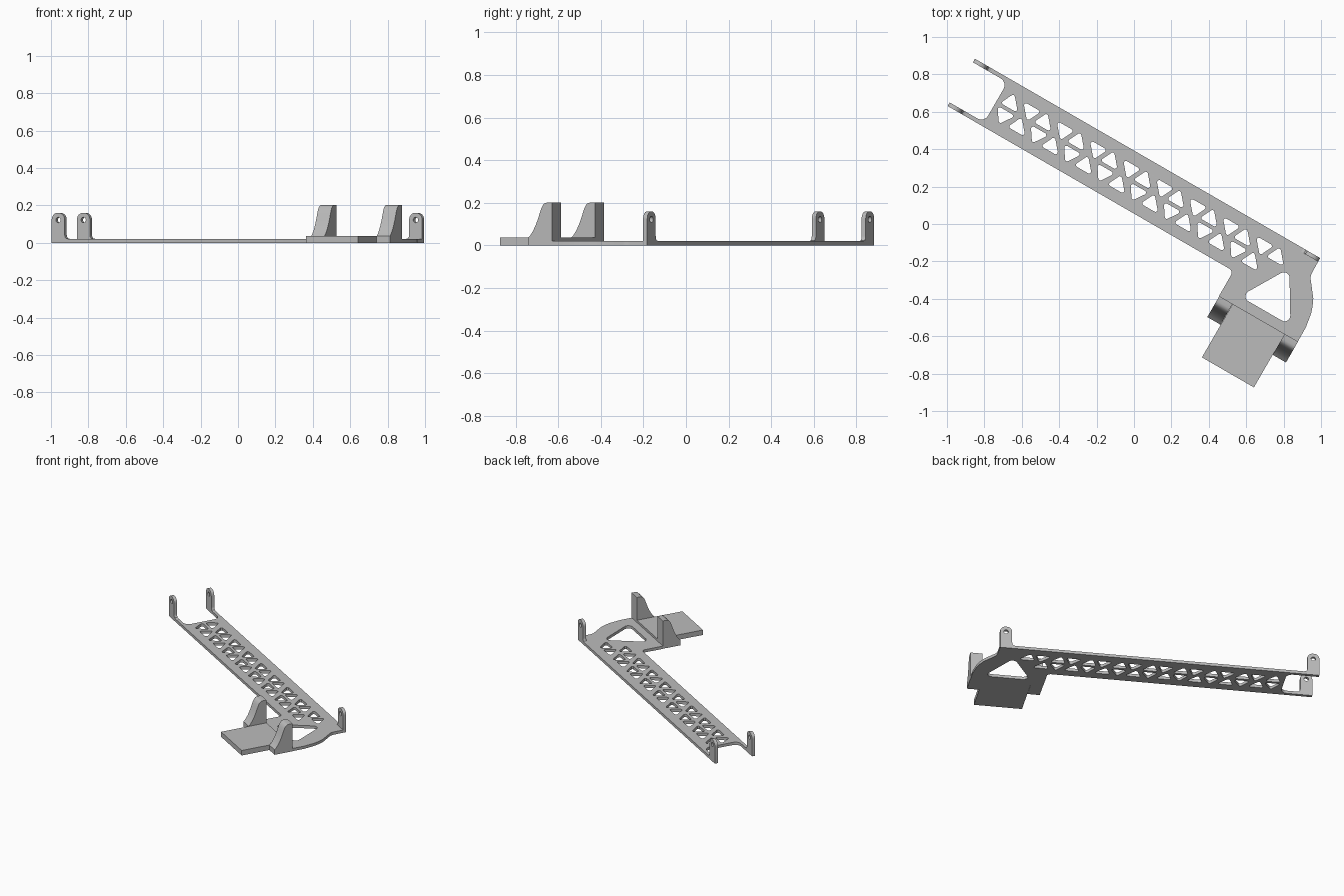
import bpy
import math
from mathutils import Matrix, Vector

if "Cube" in bpy.data.objects:
    bpy.data.objects.remove(bpy.data.objects["Cube"])

grey = bpy.data.materials.new("light_grey")
grey.diffuse_color = (0.5, 0.5, 0.5, 1)
grey.use_nodes = True
grey.node_tree.nodes["Principled BSDF"].inputs["Base Color"].default_value = grey.diffuse_color

# The whole bracket is laid out along its long axis, then turned 30 degrees
TURN = Matrix.Rotation(math.radians(-30), 4, 'Z')
FLAT = Matrix.Identity(4)
ALONG = Matrix(((1, 0, 0, 0), (0, 0, -1, 0), (0, 1, 0, 0), (0, 0, 0, 1)))   # profile in length/height
ACROSS = Matrix(((0, 0, 1, 0), (1, 0, 0, 0), (0, 1, 0, 0), (0, 0, 0, 1)))   # profile in width/height


def rounded(corners, steps=6):
    """Polygon of (x, y, radius) corners with arcs on the rounded ones."""
    out = []
    n = len(corners)
    for i, (x, y, r) in enumerate(corners):
        p = Vector((x, y))
        if r == 0:
            out.append(p)
            continue
        a = (Vector(corners[i - 1][:2]) - p).normalized()
        b = (Vector(corners[(i + 1) % n][:2]) - p).normalized()
        half = a.angle(b) / 2
        centre = p + (a + b).normalized() * r / math.sin(half)
        start = p + a * r / math.tan(half) - centre
        end = p + b * r / math.tan(half) - centre
        t0 = math.atan2(start.y, start.x)
        sweep = math.atan2(start.x * end.y - start.y * end.x, start.dot(end))
        for k in range(steps + 1):
            t = t0 + sweep * k / steps
            out.append(centre + Vector((math.cos(t), math.sin(t))) * r)
    return out


def slab(name, loops, depth, axes, offset):
    """Extrude an outline with holes, starting at offset."""
    curve = bpy.data.curves.new(name + "_outline", 'CURVE')
    curve.dimensions = '2D'
    curve.fill_mode = 'BOTH'
    curve.extrude = depth / 2
    for loop in loops:
        s = curve.splines.new('POLY')
        s.points.add(len(loop) - 1)
        for pt, co in zip(s.points, loop):
            pt.co = (co[0], co[1], 0, 1)
        s.use_cyclic_u = True
    tmp = bpy.data.objects.new(name + "_outline", curve)
    bpy.context.collection.objects.link(tmp)
    bpy.context.view_layer.update()
    dg = bpy.context.evaluated_depsgraph_get()
    mesh = bpy.data.meshes.new_from_object(tmp.evaluated_get(dg))
    bpy.data.objects.remove(tmp)
    mesh.transform(TURN @ Matrix.Translation(offset) @ axes @ Matrix.Translation((0, 0, depth / 2)))
    mesh.materials.clear()
    mesh.materials.append(grey)
    obj = bpy.data.objects.new(name, mesh)
    bpy.context.collection.objects.link(obj)
    bpy.ops.object.select_all(action='DESELECT')
    obj.select_set(True)
    bpy.context.view_layer.objects.active = obj
    bpy.ops.object.shade_smooth_by_angle(angle=math.radians(32))
    return obj


# Main plate outline: forked end, long strip, curved foot
LEFT, RIGHT, LOW, HIGH = -1.178, 0.953, 0.048, 0.34
ARM, T = 0.022, 0.02
outline = rounded([
    (LEFT, LOW, 0), (0.586, LOW, 0.025), (0.586, -0.106, 0),
    (1.073, -0.106, 0), (1.072, -0.02, 0), (1.06, 0.057, 0), (1.047, 0.096, 0),
    (1.029, 0.135, 0), (RIGHT + 0.002, 0.23, 0.06), (RIGHT, HIGH, 0),
    (LEFT, HIGH, 0), (LEFT, HIGH - ARM, 0),
    (-0.965, HIGH - ARM, 0.042), (-0.965, LOW + ARM, 0.042), (LEFT, LOW + ARM, 0)])

# Large window in the foot
holes = [rounded([(0.683, -0.052, 0.03), (0.996, -0.052, 0.03), (0.838, 0.21, 0.03)])]


def truss_hole(u, base, tip, skew):
    w, r = 0.055, 0.011
    return rounded([(u - w, base, r), (u + w, base, r), (u + skew, tip, r)], 4)


# Two rows of alternating truss holes
STEP = 0.1026
for i in range(17):
    u = -0.888 + i * STEP
    if i % 2 == 0:
        holes.append(truss_hole(u, 0.203, 0.284, -0.015))
    else:
        holes.append(truss_hole(u, 0.272, 0.190, 0.015))
for i in range(16):
    u = -0.893 + i * STEP
    if i % 2 == 0:
        holes.append(truss_hole(u, 0.183, 0.101, 0.0))
    else:
        holes.append(truss_hole(u, 0.112, 0.194, -0.015))
slab("truss_plate", [outline] + holes, T, FLAT, (0, 0, 0))

# Upright ears with a pin hole and a fillet at the foot
W, TOP = 0.08, 0.16


def ear(name, u, v, flip):
    shape = rounded([(0, T, 0), (W + 0.024, T, 0), (W + 0.008, T + 0.004, 0), (W + 0.002, T + 0.012, 0),
                     (W, T + 0.024, 0), (W, TOP, 0.036), (0, TOP, 0.036)])
    pin = [(W / 2 + 0.015 * math.cos(k * math.pi / 8), 0.122 + 0.015 * math.sin(k * math.pi / 8))
           for k in range(16)]
    if flip:
        shape = [(-x, y) for x, y in shape]
        pin = [(-x, y) for x, y in pin]
    slab(name, [shape, pin], ARM, ALONG, (u, v + ARM, 0))


ear("fork_ear_low", LEFT, LOW, False)
ear("fork_ear_high", LEFT, HIGH - ARM, False)
ear("corner_ear", RIGHT, HIGH - ARM, True)

# Raised tongue between the two side supports
slab("tongue", [[(0.671, -0.436), (0.992, -0.436), (0.992, -0.106), (0.671, -0.106)]],
     0.036, FLAT, (0, 0, 0))

# Curved side supports
support = [(-0.106, 0), (-0.235, 0), (-0.235, 0.036), (-0.222, 0.050), (-0.208, 0.070),
           (-0.195, 0.095), (-0.184, 0.120), (-0.174, 0.148), (-0.165, 0.172),
           (-0.156, 0.189), (-0.147, 0.197), (-0.135, 0.201), (-0.106, 0.201)]
for name, u in (("support_left", 0.588), ("support_right", 0.992)):
    slab(name, [support], 0.082, ACROSS, (u, 0, 0))
